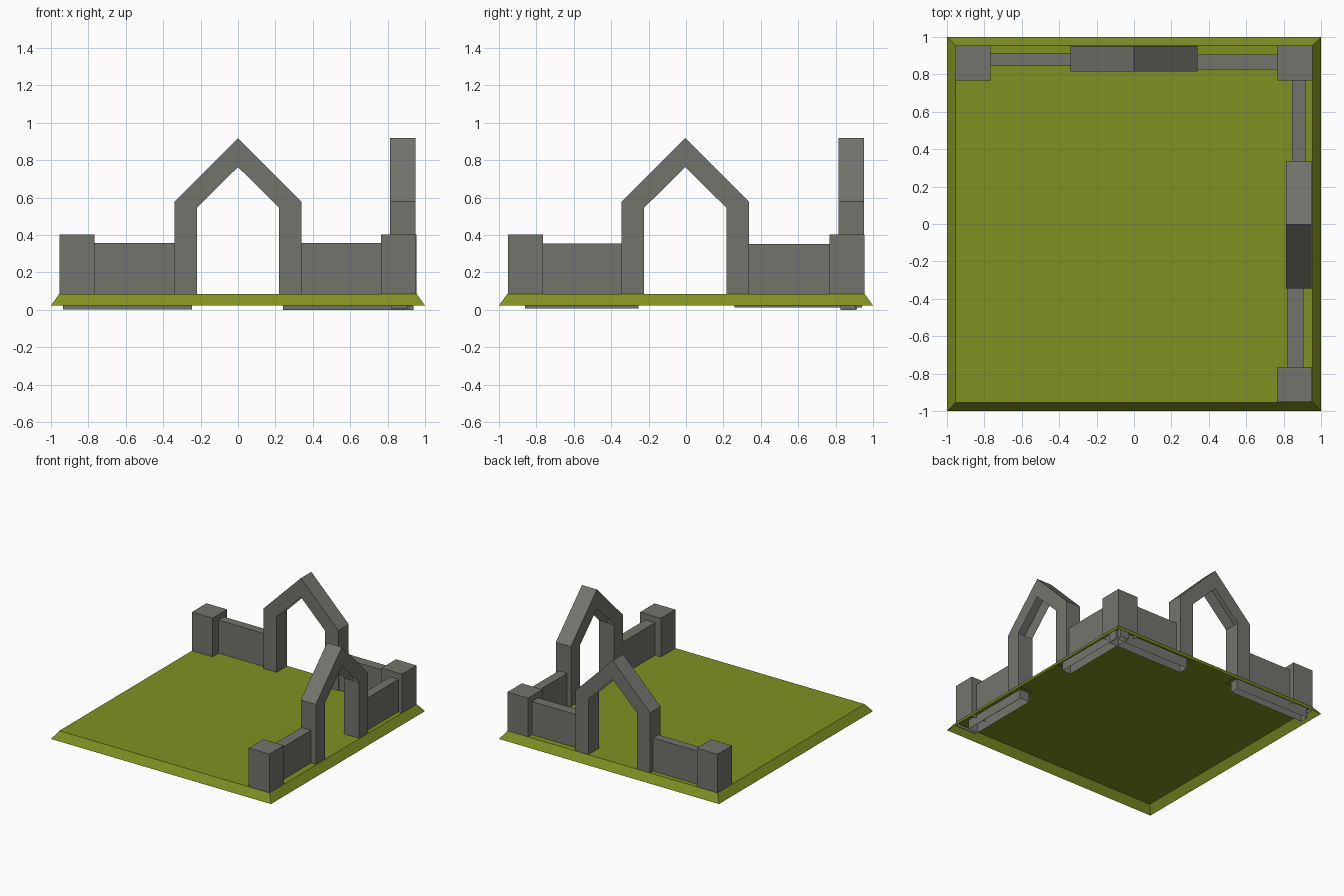
import bpy, bmesh
from mathutils import Vector

if "Cube" in bpy.data.objects:
    bpy.data.objects.remove(bpy.data.objects["Cube"])


def material(name, rgb):
    m = bpy.data.materials.new(name)
    m.diffuse_color = (*rgb, 1)
    m.use_nodes = True
    m.node_tree.nodes["Principled BSDF"].inputs["Base Color"].default_value = m.diffuse_color
    return m


GRASS = material("grass green", (0.22, 0.28, 0.015))
STONE = material("stone grey", (0.172, 0.175, 0.154))


def prism(name, profile, extrude, mat, top_scale=1.0, is_open=None):
    """Extrude a planar outline, optionally tapered; drop faces chosen by is_open."""
    bm = bmesh.new()
    face = bm.faces.new([bm.verts.new(p) for p in profile])
    out = bmesh.ops.extrude_face_region(bm, geom=[face], use_keep_orig=True)
    for v in out["geom"]:
        if isinstance(v, bmesh.types.BMVert):
            v.co.x *= top_scale
            v.co.y *= top_scale
            v.co += Vector(extrude)
    bmesh.ops.recalc_face_normals(bm, faces=bm.faces[:])
    if is_open:
        gone = [f for f in bm.faces if is_open(f)]
        bmesh.ops.delete(bm, geom=gone, context='FACES')
    me = bpy.data.meshes.new(name)
    bm.to_mesh(me)
    bm.free()
    me.materials.append(mat)
    ob = bpy.data.objects.new(name, me)
    bpy.context.collection.objects.link(ob)
    return ob


def faces_down(f):
    return f.normal.z < -0.3


def box(name, x0, x1, y0, y1, z0, z1, mat=STONE, top_scale=1.0):
    """Box without an underside."""
    return prism(name, [(x0, y0, z0), (x1, y0, z0), (x1, y1, z0), (x0, y1, z0)],
                 (0, 0, z1 - z0), mat, top_scale, faces_down)


# Grass base with bevelled rim, hollow below
box("grass_base", -1, 1, -1, 1, 0.023, 0.085, GRASS, 0.955)

# Corner posts
for name, x, y in (("back_left_post", -0.861, 0.861),
                   ("back_right_post", 0.861, 0.861),
                   ("front_right_post", 0.859, -0.859)):
    box(name, x - 0.094, x + 0.094, y - 0.094, y + 0.094, 0.06, 0.403)

# Low walls, running into posts and arches and down through the base
box("back_left_wall", -0.935, -0.247, 0.845, 0.915, 0.001, 0.357)
box("back_right_wall", 0.24, 0.938, 0.825, 0.906, 0.0, 0.357)
box("right_front_wall", 0.817, 0.905, -0.86, -0.255, 0.007, 0.353)
box("right_back_wall", 0.845, 0.92, 0.26, 0.94, 0.013, 0.351)

# Pointed arches: half outline mirrored; no soffit and no feet undersides
outer = [(0.34, 0.08), (0.34, 0.578)]
inner = [(0.22, 0.545), (0.22, 0.08)]
outline = (outer + [(0, 0.918)] + [(-a, z) for a, z in outer[::-1]]
           + [(-a, z) for a, z in inner[::-1]] + [(0, 0.763)] + inner)
prism("back_arch", [(a, 0.816, z) for a, z in outline], (0, 0.136, 0), STONE,
      is_open=faces_down)
prism("right_arch", [(0.812, a - 0.004, z) for a, z in outline], (0.136, 0, 0), STONE,
      is_open=faces_down)
